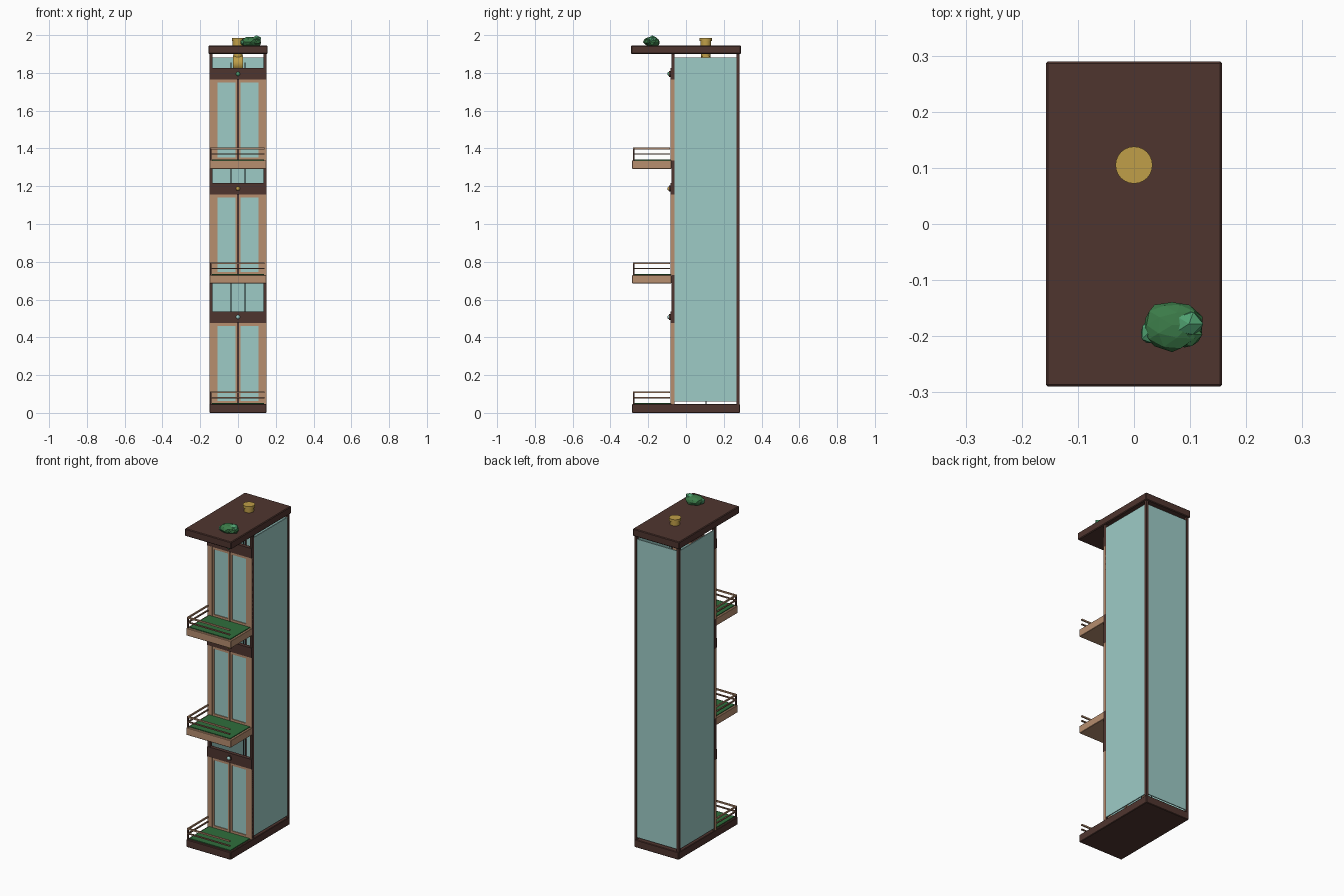
import bpy, math, random
from mathutils import Vector

random.seed(4)
cube = bpy.data.objects.get("Cube")
if cube:
    bpy.data.objects.remove(cube, do_unlink=True)


def material(name, hex_code):
    def linear(c):
        return c / 12.92 if c <= 0.04045 else ((c + 0.055) / 1.055) ** 2.4
    rgb = [linear(int(hex_code[i:i + 2], 16) / 255) for i in (0, 2, 4)]
    m = bpy.data.materials.new(name)
    m.use_nodes = True
    m.diffuse_color = (*rgb, 1)
    m.node_tree.nodes["Principled BSDF"].inputs["Base Color"].default_value = (*rgb, 1)
    return m


DARK = material("dark wood", "4F352F")
TAN = material("light wood", "B78E6F")
RAIL = material("rail wood", "8A6650")
GLASS = material("teal glass", "9DCBC6")
GOLD = material("brass", "C09F48")
GRASS = material("grass green", "2F6E3C")
LEAF = material("leaf green", "3B7A48")
LIGHT_LEAF = material("light leaf green", "4FA070")
STEEL = material("steel grey", "55605F")


def finish(name, mat):
    ob = bpy.context.object
    ob.name = name
    ob.data.materials.append(mat)
    return ob


def box(name, x, y, z, mat, bevel=0):
    """Box from its extents along each axis."""
    spans = (x, y, z)
    bpy.ops.mesh.primitive_cube_add(size=1, location=[(a + b) / 2 for a, b in spans])
    ob = bpy.context.object
    for v in ob.data.vertices:
        v.co = [c * (b - a) for c, (a, b) in zip(v.co, spans)]
    if bevel:
        mod = ob.modifiers.new("bevel", 'BEVEL')
        mod.width, mod.segments = bevel, 1
    return finish(name, mat)


def cylinder(name, loc, r, depth, mat, axis='Z', sides=24):
    rot = {'X': (0, math.pi / 2, 0), 'Y': (math.pi / 2, 0, 0), 'Z': (0, 0, 0)}[axis]
    bpy.ops.mesh.primitive_cylinder_add(vertices=sides, radius=r, depth=depth,
                                        location=loc, rotation=rot)
    bpy.ops.object.shade_smooth_by_angle()
    return finish(name, mat)


def bush(name, loc, size, mat):
    bpy.ops.mesh.primitive_ico_sphere_add(subdivisions=2 if size[0] > 0.04 else 1,
                                          radius=1, location=loc)
    ob = bpy.context.object
    for v in ob.data.vertices:
        k = random.uniform(0.85, 1.05)
        v.co = Vector([c * s * k for c, s in zip(v.co, size)])
    return finish(name, mat)


def side_name(s):
    return "left" if s > 0 else "right"


# Base and roof slabs
box("base", (-.15, .15), (-.285, .285), (0, .047), DARK, .003)
box("roof", (-.157, .157), (-.29, .29), (1.9, 1.945), DARK, .004)

# Corner posts and glass walls of the shaft
for s in (-1, 1):
    for label, y in (("front", (-.078, -.06)), ("back", (.268, .283))):
        box(f"{label}_post_{side_name(s)}", sorted((s * .135, s * .15)), y,
            (.045, 1.9), DARK)
    box(f"side_glass_{side_name(s)}", sorted((s * .141, s * .147)),
        (-.06, .268), (.06, 1.882), GLASS)
box("back_glass", (-.135, .135), (.273, .279), (.06, 1.882), GLASS)

# Hoist motor, pulley and lift cables
cylinder("motor_body", (0, .105, 1.96), .028, .035, GOLD)
cylinder("motor_cap", (0, .105, 1.977), .033, .016, GOLD)
cylinder("pulley", (0, .105, 1.85), .042, .052, GOLD, 'X')
cylinder("pulley_hanger", (0, .105, 1.88), .025, .04, GOLD)
for s in (-1, 1):
    cylinder(f"cable_{side_name(s)}", (s * .036, .105, .95), .0025, 1.81, STEEL, sides=8)


def door(level, z0, z1):
    """Pair of framed glass doors between two wooden jambs."""
    for s in (-1, 1):
        tag = f"{level}_{side_name(s)}"
        box(f"jamb_{tag}", sorted((s * .118, s * .15)), (-.081, -.062), (z0, z1), TAN)
        box(f"door_glass_{tag}", sorted((s * .012, s * .11)), (-.072, -.066),
            (z0 + .01, z1 - .015), GLASS)
        for part, a, b in (("inner", .004, .012), ("outer", .108, .118)):
            box(f"door_stile_{part}_{tag}", sorted((s * a, s * b)), (-.077, -.064),
                (z0, z1), TAN)
        for part, a, b in (("bottom", z0, z0 + .015), ("top", z1 - .016, z1)):
            box(f"door_rail_{part}_{tag}", sorted((s * .01, s * .11)), (-.077, -.064),
                (a, b), TAN)
    box(f"door_seam_{level}", (-.004, .004), (-.073, -.064), (z0, z1), DARK)


def balcony(level, z):
    """Lawn with a railing along the front and one side."""
    box(f"lawn_{level}", (-.138, .138), (-.272, -.083), (z - .002, z + .005), GRASS)
    box(f"rail_post_{level}", (-.147, -.139), (-.281, -.273), (z - .002, z + .063), DARK)
    for part, h, t in (("top", .063, .0045), ("middle", .034, .0035)):
        zz = (z + h - t, z + h + t)
        mat = TAN if part == "top" else RAIL
        box(f"front_rail_{part}_{level}", (-.147, .14), (-.281, -.273), zz, mat)
        box(f"side_rail_{part}_{level}", (-.147, -.139), (-.281, -.085), zz, mat)


# Three landings: floor height, header bottom and call light colour
landings = (("ground", .047, .477, GLASS),
            ("middle", .73, 1.157, GOLD),
            ("upper", 1.337, 1.765, LIGHT_LEAF))
for level, floor, head, light in landings:
    if level != "ground":
        box(f"balcony_slab_{level}", (-.15, .15), (-.285, -.078),
            (floor - .045, floor), TAN, .002)
    balcony(level, floor)
    door(level, floor, head)
    box(f"header_{level}", (-.15, .15), (-.083, -.06), (head, head + .06), DARK)
    cylinder(f"light_bezel_{level}", (0, -.085, head + .03), .016, .008, DARK, 'Y', 16)
    bpy.ops.mesh.primitive_uv_sphere_add(segments=16, ring_count=8, radius=.011,
                                         location=(0, -.088, head + .03))
    bpy.ops.object.shade_smooth_by_angle()
    finish(f"call_light_{level}", light)

# Low-poly shrubs on the roof
bush("shrub_main", (.068, -.18, 1.963), (.056, .047, .03), LEAF)
bush("shrub_top", (.098, -.178, 1.977), (.03, .026, .024), LIGHT_LEAF)
bush("shrub_small", (.027, -.193, 1.962), (.018, .024, .018), LIGHT_LEAF)
bush("shrub_back", (.097, -.197, 1.965), (.027, .027, .02), LEAF)
